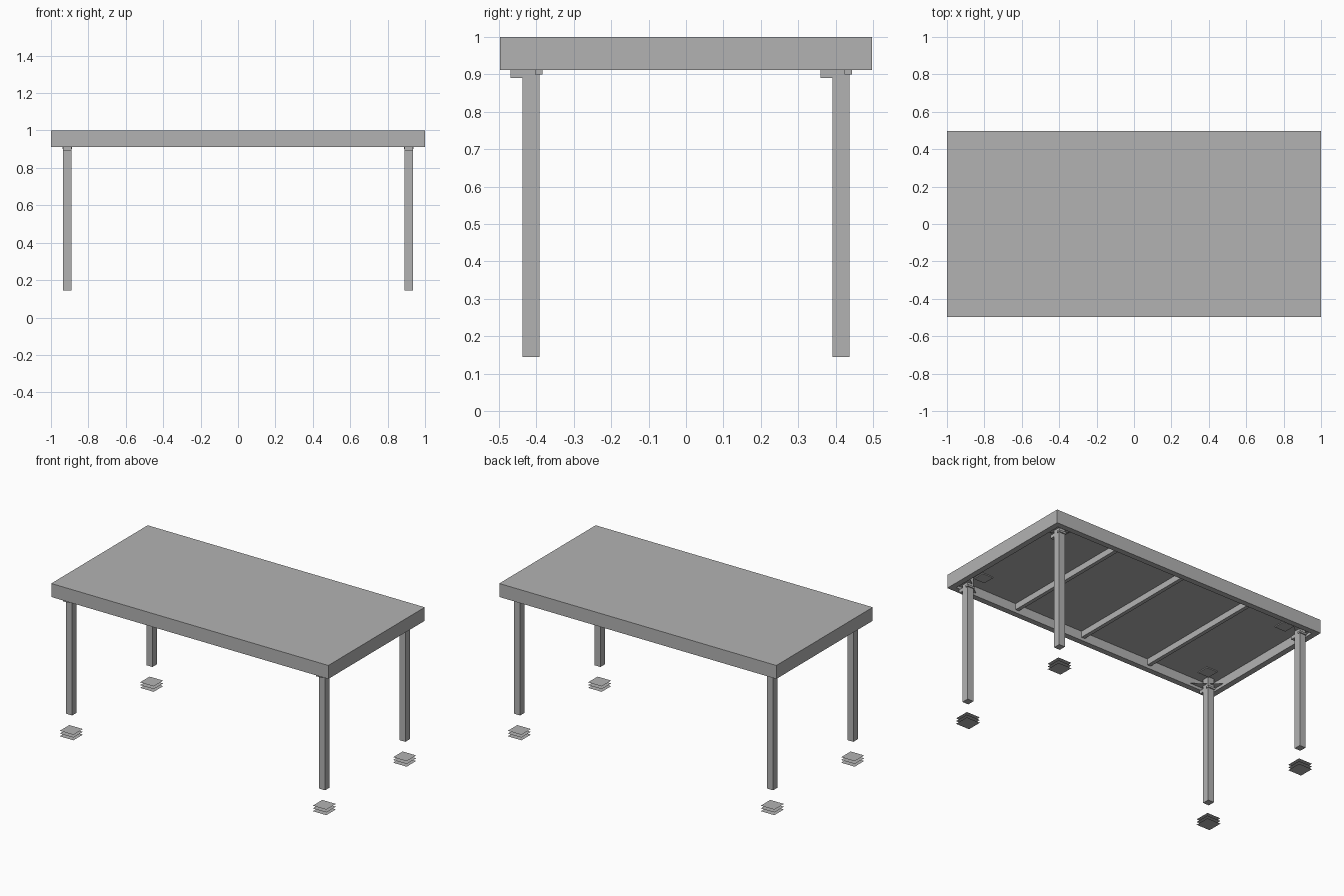
import bpy, bmesh
from mathutils import Matrix, Vector

if "Cube" in bpy.data.objects:
    bpy.data.objects.remove(bpy.data.objects["Cube"], do_unlink=True)

grey = bpy.data.materials.new("plain_grey")
grey.use_nodes = True
COLOUR = (0.45, 0.45, 0.45, 1)
grey.diffuse_color = COLOUR
grey.node_tree.nodes["Principled BSDF"].inputs["Base Color"].default_value = COLOUR

HALF_X, HALF_Y = 1.0, 0.497
RIM = 0.037
TOP, APRON, CEILING = 1.0, 0.912, 0.972
LEG_X, LEG_Y = 0.913, 0.414


def finish(name, bm):
    bmesh.ops.recalc_face_normals(bm, faces=bm.faces)
    mesh = bpy.data.meshes.new(name)
    bm.to_mesh(mesh)
    bm.free()
    mesh.materials.append(grey)
    obj = bpy.data.objects.new(name, mesh)
    bpy.context.collection.objects.link(obj)
    return obj


def box(name, low, high):
    low, high = Vector(low), Vector(high)
    bm = bmesh.new()
    place = Matrix.Translation((low + high) / 2) @ Matrix.Diagonal((*(high - low), 1))
    bmesh.ops.create_cube(bm, size=1, matrix=place)
    return finish(name, bm)


def block(name, x, y, z0, z1, wide, deep):
    return box(name, (x - wide / 2, y - deep / 2, z0), (x + wide / 2, y + deep / 2, z1))


def sheet(name, outline, z):
    bm = bmesh.new()
    bm.faces.new([bm.verts.new((x, y, z)) for x, y in outline])
    return finish(name, bm)


# Table top with a hollow underside: inset the bottom face and push it up
bm = bmesh.new()
bmesh.ops.create_cube(bm, size=1, matrix=Matrix.Translation((0, 0, (TOP + APRON) / 2))
                      @ Matrix.Diagonal((2 * HALF_X, 2 * HALF_Y, TOP - APRON, 1)))
bm.normal_update()
under = min(bm.faces, key=lambda f: f.calc_center_median().z)
bmesh.ops.inset_region(bm, faces=[under], thickness=RIM, use_even_offset=True)
hollow = bmesh.ops.extrude_face_region(bm, geom=[under])
bmesh.ops.translate(bm, verts=[v for v in hollow["geom"] if isinstance(v, bmesh.types.BMVert)],
                    vec=(0, 0, CEILING - APRON))
if under.is_valid:
    bmesh.ops.delete(bm, geom=[under], context='FACES_ONLY')
finish("table_top", bm)

# Cross rails under the top
for i, x in enumerate((-0.5, 0, 0.5)):
    block(f"cross_rail_{i + 1}", x, 0, CEILING - 0.04, CEILING, 0.025, 2 * (HALF_Y - RIM))

# Corners: leg, brackets, gusset and loose foot pads
for sx, side in ((1, "left"), (-1, "right")):
    for sy, end in ((-1, "front"), (1, "back")):
        tag = f"{end}_{side}"
        x, y = sx * LEG_X, sy * LEG_Y
        block(f"leg_{tag}", x, y, 0.145, CEILING, 0.043, 0.046)
        block(f"bracket_{tag}", x, y - 0.022, 0.89, APRON, 0.043, 0.066)
        block(f"bracket_lip_{tag}", x, y + 0.02, 0.9, APRON, 0.053, 0.02)
        block(f"fixing_plate_{tag}", sx * 0.851, sy * 0.347, CEILING - 0.006, CEILING, 0.08, 0.08)
        cx, cy = sx * (HALF_X - RIM), sy * (HALF_Y - RIM)
        sheet(f"gusset_{tag}", [(cx, cy), (cx - sx * 0.15, cy), (cx, cy - sy * 0.12)], 0.93)
        for n in range(3):
            z = 0.018 * n
            r = 0.049
            sheet(f"foot_pad_{tag}_{n + 1}",
                  [(x - r, y - r), (x + r, y - r), (x + r, y + r), (x - r, y + r)], z)
